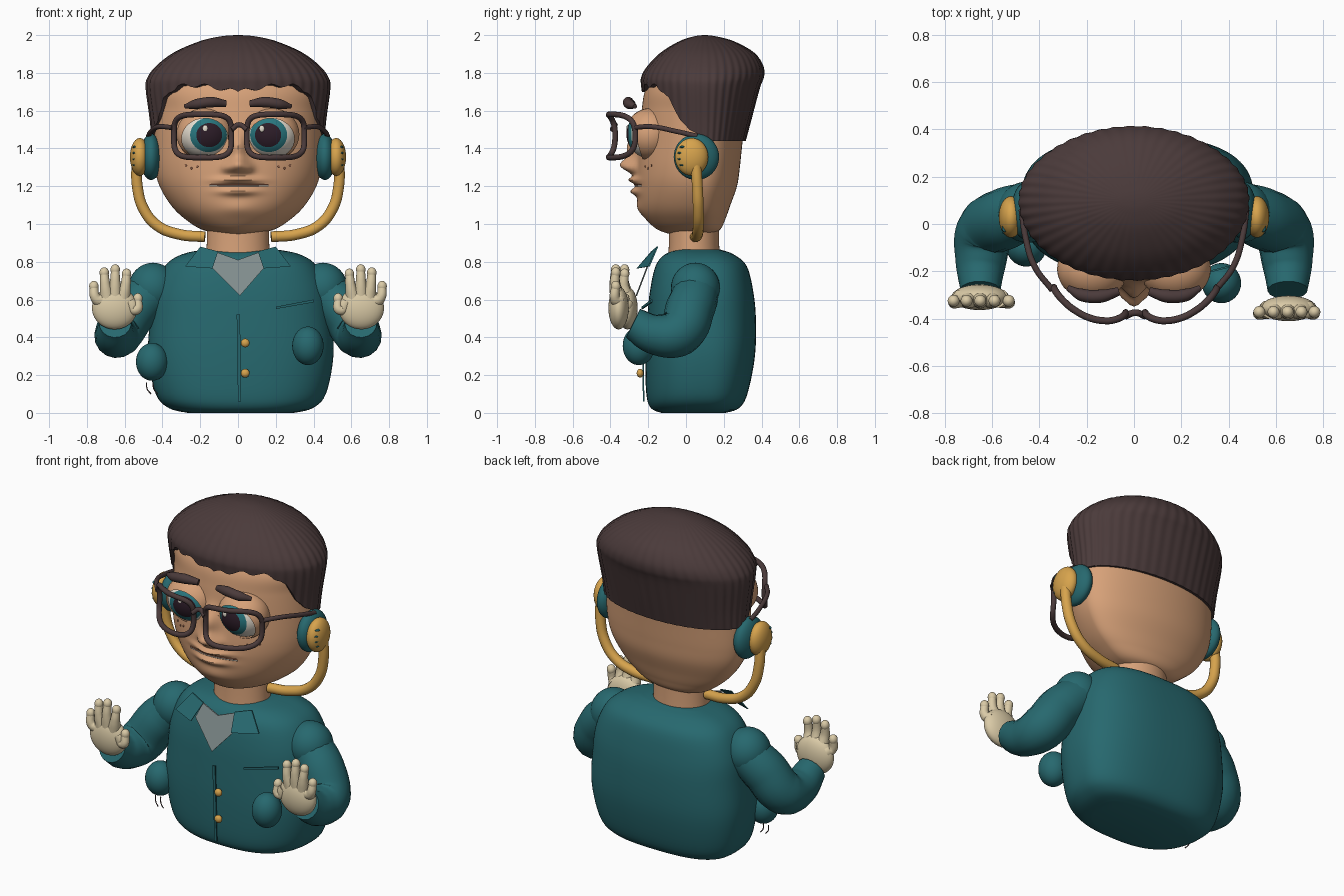
import bpy, bmesh
from math import sin, cos, pi, sqrt, exp
from mathutils import Matrix, Vector

if "Cube" in bpy.data.objects:
    bpy.data.objects.remove(bpy.data.objects["Cube"])


def material(name, r, g, b):
    m = bpy.data.materials.new(name)
    m.use_nodes = True
    col = [(c / 255) ** 2.2 for c in (r, g, b)] + [1]
    m.diffuse_color = col
    m.node_tree.nodes["Principled BSDF"].inputs["Base Color"].default_value = col
    return m


HAIR = material("dark brown", 76, 61, 61)
SKIN = material("skin", 214, 160, 120)
TEAL = material("teal cloth", 43, 104, 110)
ORANGE = material("orange", 214, 162, 78)
CREAM = material("cream glove", 217, 201, 165)
GREY = material("grey shirt", 128, 140, 140)
WHITE = material("eye white", 228, 220, 206)
IRIS = material("iris teal", 45, 118, 126)
PUPIL = material("pupil", 48, 34, 44)
LIP = material("lip brown", 150, 98, 76)


def finish(ob):
    bpy.ops.object.select_all(action='DESELECT')
    ob.select_set(True)
    bpy.context.view_layer.objects.active = ob
    if ob.type == 'CURVE':
        bpy.ops.object.convert(target='MESH')
        ob = bpy.context.object
    bpy.ops.object.shade_smooth_by_angle(angle=pi / 4)
    return ob


def add_mesh(name, mats, bm):
    me = bpy.data.meshes.new(name)
    bmesh.ops.recalc_face_normals(bm, faces=bm.faces[:])
    bm.to_mesh(me)
    bm.free()
    for m in mats:
        me.materials.append(m)
    ob = bpy.data.objects.new(name, me)
    bpy.context.collection.objects.link(ob)
    return finish(ob)


def ball(name, mats, loc, size, rot=0, tilt=0, rings=20, rule=None):
    bm = bmesh.new()
    bmesh.ops.create_uvsphere(bm, u_segments=32, v_segments=rings, radius=1)
    if rule:
        rule(bm)
    turn = Matrix.Rotation(rot, 4, 'Z') @ Matrix.Rotation(tilt, 4, 'X')
    bm.transform(Matrix.Translation(loc) @ Matrix.Diagonal((*size, 1)) @ turn)
    return add_mesh(name, mats, bm)


def tube(name, mat, pts, radii, closed=False):
    cu = bpy.data.curves.new(name, 'CURVE')
    cu.dimensions = '3D'
    cu.bevel_depth, cu.bevel_resolution, cu.resolution_u = 1, 6, 8
    cu.use_fill_caps = True
    sp = cu.splines.new('BEZIER')
    sp.bezier_points.add(len(pts) - 1)
    sp.use_cyclic_u = closed
    for i, (bp, p) in enumerate(zip(sp.bezier_points, pts)):
        bp.co = p
        bp.handle_left_type = bp.handle_right_type = 'AUTO'
        bp.radius = radii[i] if isinstance(radii, (list, tuple)) else radii
    cu.materials.append(mat)
    ob = bpy.data.objects.new(name, cu)
    bpy.context.collection.objects.link(ob)
    return finish(ob)


def plate(name, mat, pts):
    bm = bmesh.new()
    f = bm.faces.new([bm.verts.new(p) for p in pts])
    ext = bmesh.ops.extrude_face_region(bm, geom=[f])["geom"]
    bmesh.ops.translate(bm, vec=(0, .008, 0), verts=[v for v in ext if isinstance(v, bmesh.types.BMVert)])
    return add_mesh(name, [mat], bm)


def grid(name, mat, rings):
    bm = bmesh.new()
    vs = [[bm.verts.new(p) for p in ring] for ring in rings]
    n = len(vs[0])
    for lo, hi in zip(vs, vs[1:]):
        for i in range(n):
            bm.faces.new((lo[i], lo[(i + 1) % n], hi[(i + 1) % n], hi[i]))
    bm.faces.new(vs[0][::-1])
    bm.faces.new(vs[-1])
    return add_mesh(name, [mat], bm)


# Sections are rows of height, half width, front y, back y
def section(rows, t):
    f = t * (len(rows) - 1)
    i = min(int(f), len(rows) - 2)
    u = f - i
    a, b, c, d = (rows[max(0, min(len(rows) - 1, i + k))] for k in (-1, 0, 1, 2))
    return [q + u / 2 * (r - p + u * (2 * p - 5 * q + 4 * r - s + u * (3 * (q - r) + s - p)))
            for p, q, r, s in zip(a, b, c, d)]


def find_t(rows, z):
    lo, hi = 0, 1
    for _ in range(24):
        mid = (lo + hi) / 2
        lo, hi = (mid, hi) if section(rows, mid)[0] < z else (lo, mid)
    return lo


def rim_point(row, a, power=2, grow=1, mid=.1):
    z, w, front, back = row
    s, c = sin(a), cos(a)
    x = w * grow * abs(s) ** (2 / power) * (1 if s > 0 else -1)
    k = abs(c) ** (2 / power) * grow
    return Vector((x, mid - (mid - front) * k if c > 0 else mid + (back - mid) * k, z))


def angles(n):
    return [2 * pi * i / n for i in range(n)]


# Torso and neck
TORSO = [(0, .28, -.13, .21), (.025, .38, -.185, .28), (.1, .45, -.21, .325), (.3, .49, -.215, .365),
         (.5, .48, -.205, .37), (.65, .46, -.19, .355), (.78, .4, -.16, .32), (.84, .31, -.11, .25), (.865, .19, -.04, .18)]
ob = grid("torso", TEAL, [[rim_point(section(TORSO, i / 40), a, 2.6) for a in angles(80)] for i in range(41)])
ob.location.x = .015
NECK = [(.82, .17, -.095, .18), (.9, .165, -.09, .175), (1.02, .165, -.09, .175)]
grid("neck", SKIN, [[rim_point(r, a, mid=.04) for a in angles(48)] for r in NECK])

# Head with sculpted nose, lips and chin
HEAD = [(.94, .06, -.06, .12), (.97, .19, -.15, .18), (1.03, .285, -.215, .21), (1.1, .355, -.25, .235), (1.2, .415, -.262, .27),
        (1.3, .44, -.262, .285), (1.44, .445, -.25, .3), (1.6, .44, -.235, .32), (1.72, .44, -.21, .33), (1.85, .33, -.12, .28)]
BUMPS = [(0, 1.31, .052, .042, .08), (0, 1.41, .048, .07, .06), (.055, 1.295, .028, .025, .025), (-.055, 1.295, .028, .025, .025),
         (0, 1.232, .1, .018, .04), (0, 1.172, .09, .02, .035), (0, 1.08, .1, .04, .012)]


def bump(x, z):
    return sum(h * exp(-((x - p) / sx) ** 2 - ((z - q) / sz) ** 2) for p, q, sx, sz, h in BUMPS)


def face_y(x, z):
    _, w, front, _ = section(HEAD, find_t(HEAD, z))
    return .1 - (.1 - front) * sqrt(max(0, 1 - (x / w) ** 2)) - bump(x, z)


def head_point(t, a):
    p = rim_point(section(HEAD, t), a)
    if cos(a) > 0:
        p.y -= bump(p.x, p.z)
    return p


grid("head", SKIN, [[head_point(i / 110, a) for a in angles(160)] for i in range(111)])
for name, mat, z in (("mouth_line", LIP, 1.209), ("teeth", WHITE, 1.202)):
    tube(name, mat, [(x, face_y(x, z) - .001, z) for x in (-.15, -.08, 0, .08, .16)], .004)

# Ribbed hair with a shaped hairline
CROWN = [(1.42, .455, -.2, .31), (1.55, .465, -.215, .345), (1.72, .487, -.235, .39), (1.78, .475, -.235, .412), (1.84, .428, -.2, .407),
         (1.91, .335, -.13, .357), (1.97, .195, -.03, .247), (1.995, .08, .05, .15), (2, .004, .097, .103)]
HAIRLINE = [(0, 1.7), (.42, 1.735), (.72, 1.73), (.95, 1.67), (1.12, 1.56), (1.3, 1.5), (1.55, 1.46), (1.7, 1.44), (4, 1.44)]


def hairline(a):
    a = min(a, 2 * pi - a)
    for (p, h), (q, k) in zip(HAIRLINE, HAIRLINE[1:]):
        if a <= q:
            wave = .01 * sin(a * 22) if a < .86 else 0
            return h + (k - h) * (a - p) / (q - p) + wave


def hair_column(a):
    start = find_t(CROWN, hairline(a))
    rib = 1 + .006 * sin(44 * a)
    ts = [start + (1 - start) * i / 28 for i in range(29)]
    return [rim_point(section(CROWN, start), a, grow=.9)] + [rim_point(section(CROWN, t), a, grow=rib) for t in ts]


grid("hair", HAIR, list(zip(*[hair_column(a) for a in angles(264)])))


def paint_eye(bm):
    for f in bm.faces:
        z = f.calc_center_median().z
        f.material_index = 2 if z > cos(pi / 6) else 1 if z > cos(pi / 4.2) else 0


def open_lid(bm):
    bmesh.ops.delete(bm, geom=[f for f in bm.faces if f.calc_center_median().z > .55], context='FACES')


for side, s in (("left", 1), ("right", -1)):
    # Eyes and brows
    eye = (s * .175, -.19, 1.475)
    ball(side + "_eye", [WHITE, IRIS, PUPIL], eye, (.14, .125, .128), .03 - s * .16, pi / 2 + .04, 36, paint_eye)
    ball(side + "_eyelid", [SKIN], eye, (.15, .134, .138), 0, pi / 2 + .3, 36, open_lid)
    ball(side + "_eye_glint", [WHITE], (s * .15 - .024, -.309, 1.505), (.014, .007, .018))
    tube(side + "_eyebrow", HAIR, [(s * .065, -.285, 1.637), (s * .14, -.305, 1.645), (s * .22, -.3, 1.635), (s * .28, -.27, 1.622)],
         (.018, .028, .027, .012))
    for x, z in ((.215, 1.305), (.245, 1.295), (.275, 1.31)):
        ball(side + "_freckle", [LIP], (s * x, face_y(x, z), z), (.006, .004, .006), rings=8)

    # Glasses
    loop = []
    for a in angles(28):
        u, v = (abs(f(a)) ** .5 * (1 if f(a) > 0 else -1) for f in (cos, sin))
        x = .193 + .152 * u
        loop.append((s * x + .006, -.41 + 2.4 * (x - .12) ** 2 + .02 * (1 - v * v), 1.466 + .114 * v))
    tube(side + "_glasses_rim", HAIR, loop, .015, True)
    tube(side + "_glasses_temple", HAIR, [(s * .345, -.28, 1.51), (s * .42, -.18, 1.515), (s * .46, -.05, 1.49), (s * .475, .06, 1.465)], .013)

    # Headset
    ball(side + "_ear_cushion", [TEAL], (s * .46, .055, 1.355), (.058, .12, .122))
    ball(side + "_ear_cap", [ORANGE], (s * .52, .03, 1.355), (.052, .088, .1))
    for k in (-1.5, -.5, .5, 1.5):
        ball(side + "_cap_slot", [TEAL], (s * .545, -.028 + .005 * k * k, 1.36 + k * .032), (.014, .018, .007), rings=10)
    tube(side + "_headset_boom", ORANGE, [(s * .535, .05, 1.35), (s * .533, .06, 1.2), (s * .5, .065, 1.08), (s * .425, .065, .99),
                                          (s * .31, .06, .945), (s * .175, .05, .932)], .029)

    # Sleeves
    ball(side + "_shoulder", [TEAL], (s * .45, .05, .66), (.13, .13, .135))
    tube(side + "_sleeve", TEAL, [(s * .43, .06, .66), (s * .54, .025, .56), (s * .63, -.04, .425), (s * .648, -.16, .415), (s * .65, -.28, .475)],
         (.12, .13, .127, .108, .085))

    # Gloved hands
    y = -.362 if s > 0 else -.315
    ball(side + "_palm", [CREAM], (s * .653, y + .005, .555), (.12, .054, .113))
    for x, z in ((.53, .605), (.59, .735), (.65, .758), (.708, .742), (.763, .67)):
        root = (s * (.655 + (x - .655) * .7), y, .58 + (z - .6) * .2)
        mid = (s * (.655 + (x - .655) * .92), y - .015, z - .06)
        tube(side + "_finger", CREAM, [root, mid, (s * x, y - .01, z)], (.04, .027, .022))
        ball(side + "_fingertip", [CREAM], (s * x, y - .01, z), (.025, .025, .029), rings=12)

    # Collar flaps
    plate(side + "_collar", TEAL, [(s * .2, -.155, .88), (s * .105, -.185, .855), (s * .135, -.262, .765), (s * .28, -.2, .775)])

tube("glasses_bridge", HAIR, [(-.035, -.39, 1.5), (.006, -.375, 1.525), (.047, -.39, 1.5)], .014)

# Shirt front, placket, buttons and pocket
plate("shirt_front", GREY, [(x, -.17 - (.875 - z) * .38, z) for x, z in
                            ((-.14, .77), (-.11, .85), (0, .81), (.11, .85), (.14, .77), (.01, .62))])
plate("placket", TEAL, [(-.007, -.236, .52), (.011, -.236, .52), (.015, -.228, .06), (0, -.228, .06)])
for z in (.37, .21):
    ball("button", [ORANGE], (.038, -.243, z), (.023, .018, .023))
plate("pocket_welt", TEAL, [(.2, -.235, .55), (.4, -.185, .585), (.4, -.185, .6), (.2, -.235, .562)])

# Round pouches and loose threads
ball("left_pouch", [TEAL], (.37, -.25, .355), (.083, .085, .102))
ball("right_pouch", [TEAL], (-.455, -.095, .27), (.085, .085, .1))
for x in (-.475, -.44):
    tube("thread", HAIR, [(x - .01, -.1, .16), (x - .005, -.105, .125), (x + .015, -.11, .1)], .003)
